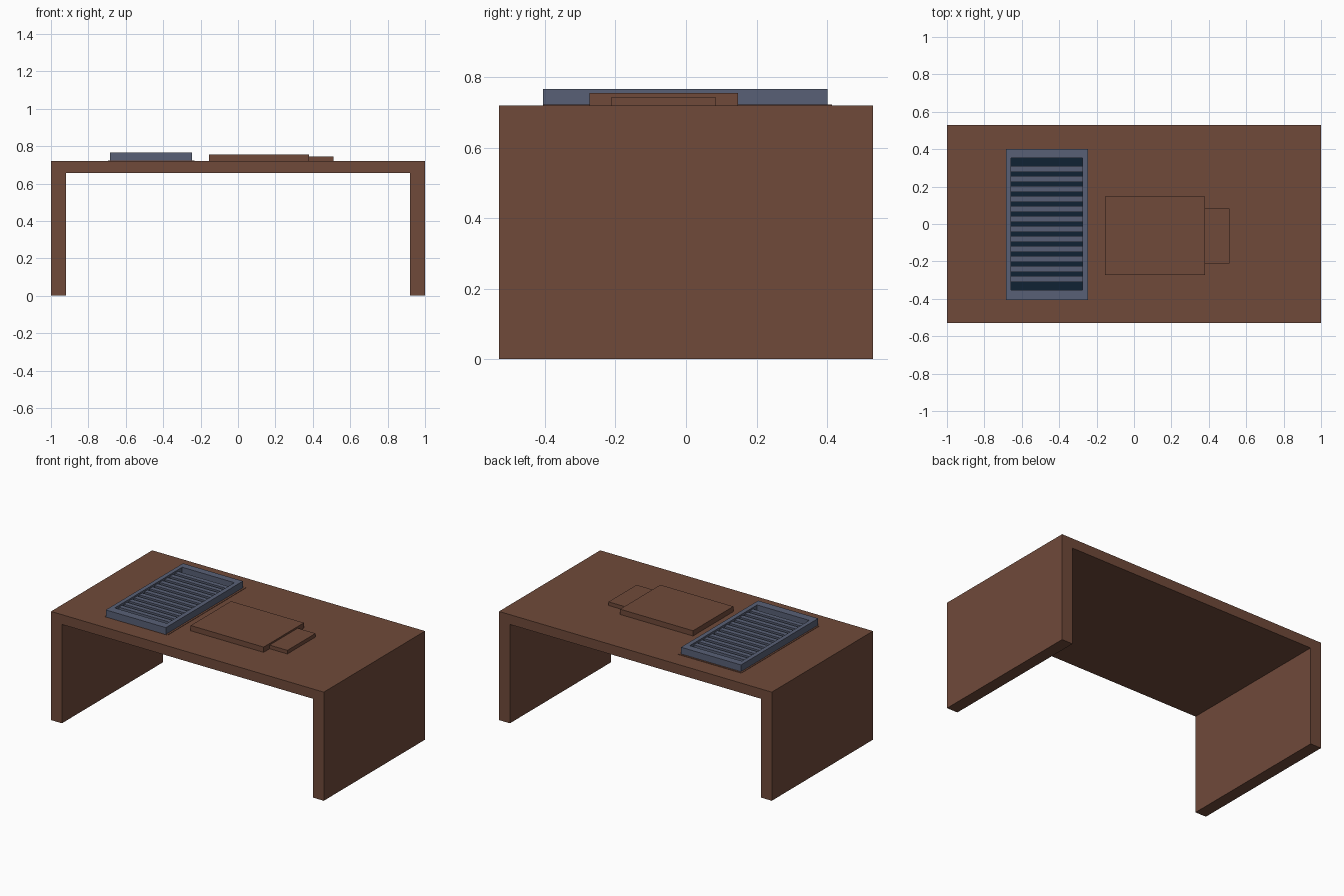
import bpy, bmesh

if "Cube" in bpy.data.objects:
    bpy.data.objects.remove(bpy.data.objects["Cube"])


def material(name, rgb):
    m = bpy.data.materials.new(name)
    m.diffuse_color = (*rgb, 1.0)
    m.use_nodes = True
    m.node_tree.nodes["Principled BSDF"].inputs["Base Color"].default_value = m.diffuse_color
    return m


brown = material("brown wood", (0.162, 0.068, 0.042))
steel = material("blue grey metal", (0.098, 0.117, 0.181))
dark = material("dark navy", (0.005, 0.016, 0.034))


def finish(name, bm, mat):
    bmesh.ops.recalc_face_normals(bm, faces=bm.faces)
    me = bpy.data.meshes.new(name)
    bm.to_mesh(me)
    bm.free()
    me.materials.append(mat)
    ob = bpy.data.objects.new(name, me)
    bpy.context.collection.objects.link(ob)
    return ob


def box(name, x0, x1, y0, y1, z0, z1, mat):
    bm = bmesh.new()
    bmesh.ops.create_cube(bm, size=1)
    for v in bm.verts:
        v.co.x = x1 if v.co.x > 0 else x0
        v.co.y = y1 if v.co.y > 0 else y0
        v.co.z = z1 if v.co.z > 0 else z0
    return finish(name, bm, mat)


def extruded(name, points, offset, mat):
    bm = bmesh.new()
    face = bm.faces.new([bm.verts.new(p) for p in points])
    ext = bmesh.ops.extrude_face_region(bm, geom=[face], use_keep_orig=True)
    verts = [g for g in ext["geom"] if isinstance(g, bmesh.types.BMVert)]
    bmesh.ops.translate(bm, verts=verts, vec=offset)
    return finish(name, bm, mat)


# table: one U-shaped profile swept along y
profile = [(-1, 0), (-0.92, 0), (-0.92, 0.655), (0.92, 0.655),
           (0.92, 0), (1, 0), (1, 0.72), (-1, 0.72)]
extruded("table_body", [(x, -0.53, z) for x, z in profile], (0, 1.06, 0), brown)

# cutting board and its handle
box("board", -0.155, 0.38, -0.274, 0.148, 0.719, 0.755, brown)
box("board_handle", 0.38, 0.51, -0.211, 0.083, 0.719, 0.744, brown)

# grille: thin surround, frame, dark floor and slats
GX0, GX1, GY0, GY1 = -0.685, -0.245, -0.406, 0.402
IX0, IX1, IY0, IY1 = -0.657, -0.275, -0.352, 0.354
box("grille_surround", -0.696, -0.232, -0.406, 0.414, 0.719, 0.7225, brown)
box("grille_floor", IX0, IX1, IY0, IY1, 0.7195, 0.7245, dark)
TOP = 0.767
box("frame_left", GX0, IX0, GY0, GY1, 0.719, TOP, steel)
box("frame_right", IX1, GX1, GY0, GY1, 0.719, TOP, steel)
box("frame_front", IX0, IX1, GY0, IY0, 0.719, TOP, steel)
box("frame_back", IX0, IX1, IY1, GY1, 0.719, TOP, steel)
for i in range(12):
    y = -0.294 + i * 0.0535
    box(f"slat_{i + 1}", IX0, IX1, y - 0.016, y + 0.016, 0.738, 0.756, steel)
